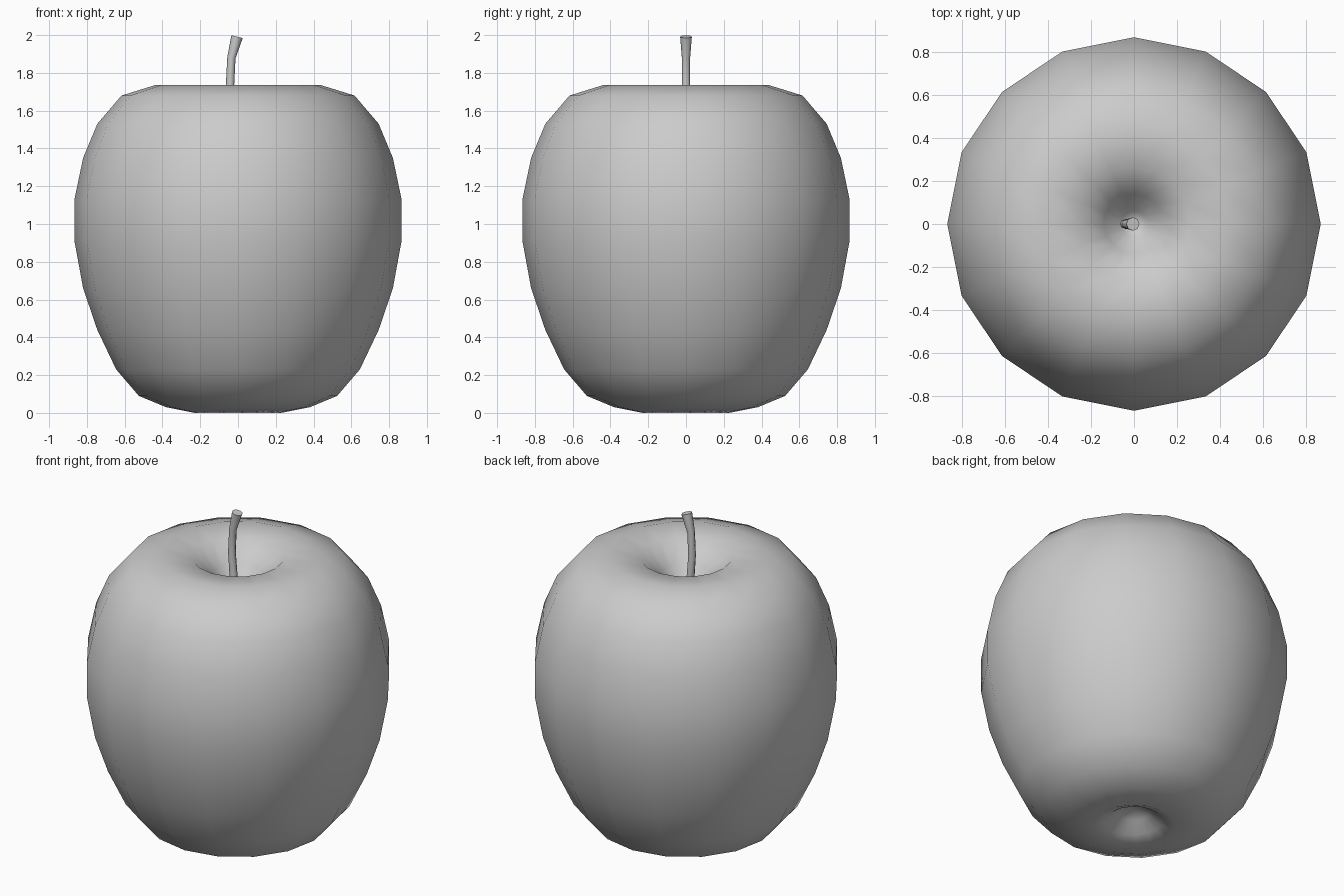
import bpy, bmesh
from math import cos, sin, tau, radians

if "Cube" in bpy.data.objects:
    bpy.data.objects.remove(bpy.data.objects["Cube"])


def ring_mesh(name, rings, sides, close_ends=True):
    """Skin horizontal rings given as (centre_x, z, radius, tilt in degrees)."""
    bm = bmesh.new()
    loops = []
    for cx, z, r, tilt in rings:
        t = radians(tilt)
        if r == 0:
            loops.append([bm.verts.new((cx, 0, z))])
            continue
        loops.append([bm.verts.new((cx + r * cos(a) * cos(t), r * sin(a),
                                    z - r * cos(a) * sin(t)))
                      for a in (tau * i / sides for i in range(sides))])
    for low, high in zip(loops, loops[1:]):
        for i in range(sides):
            j = (i + 1) % sides
            if len(low) == 1:
                bm.faces.new((low[0], high[j], high[i]))
            elif len(high) == 1:
                bm.faces.new((low[i], low[j], high[0]))
            else:
                bm.faces.new((low[i], low[j], high[j], high[i]))
    if close_ends:
        for loop in (loops[0], loops[-1]):
            if len(loop) > 2:
                bm.faces.new(loop)
    bmesh.ops.recalc_face_normals(bm, faces=bm.faces)
    for f in bm.faces:
        f.smooth = True
    me = bpy.data.meshes.new(name)
    bm.to_mesh(me)
    bm.free()
    ob = bpy.data.objects.new(name, me)
    bpy.context.collection.objects.link(ob)
    return ob


# Fruit body: (radius, z) from the bottom dimple round to the stem hollow
profile = [(0, 0.13), (0.09, 0.085), (0.16, 0.03), (0.23, 0.005), (0.38, 0.03),
           (0.525, 0.09), (0.645, 0.23), (0.745, 0.44), (0.82, 0.66),
           (0.866, 0.91), (0.866, 1.13), (0.82, 1.35), (0.745, 1.53),
           (0.617, 1.68), (0.44, 1.735), (0.26, 1.715), (0.14, 1.61),
           (0.06, 1.49), (0, 1.46)]
ring_mesh("apple_body", [(0, max(z, 0) if z != 0.005 else 0, r, 0)
                         for r, z in profile], 16)

# Curved stem, flaring at the tip
stem = ring_mesh("stem", [(0.0, 1.42, 0.024, -8), (-0.03, 1.58, 0.023, -8),
                          (-0.042, 1.74, 0.022, -2), (-0.035, 1.88, 0.022, 9),
                          (-0.005, 1.992, 0.031, 14)], 8)
bpy.context.view_layer.objects.active = stem
stem.select_set(True)
bpy.ops.object.shade_smooth_by_angle(angle=radians(50))
